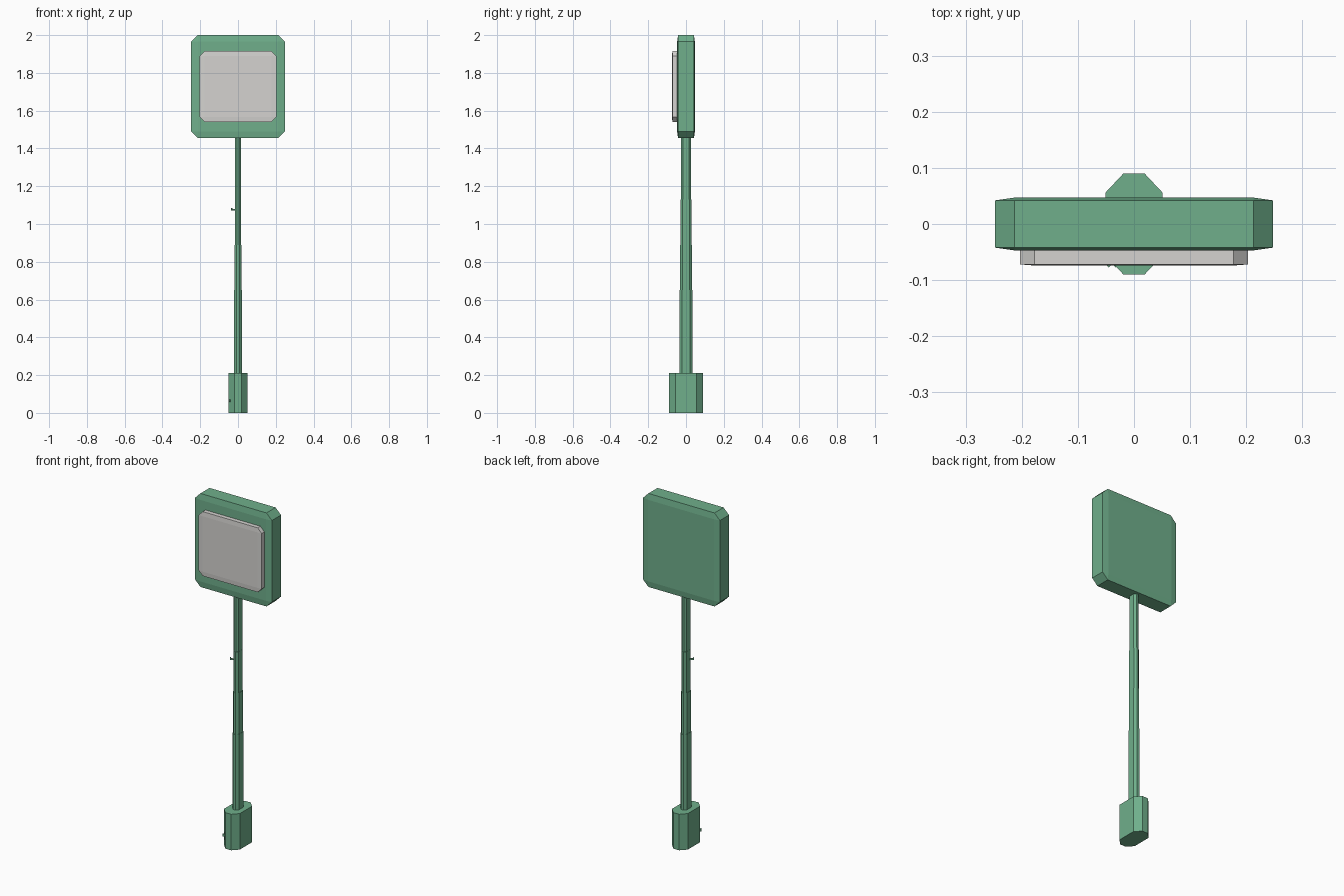
import bpy, bmesh
from math import radians
from mathutils import Matrix, Vector

cube = bpy.data.objects.get("Cube")
if cube:
    bpy.data.objects.remove(cube)


def material(name, colour):
    m = bpy.data.materials.new(name)
    m.use_nodes = True
    m.diffuse_color = (*colour, 1)
    m.node_tree.nodes["Principled BSDF"].inputs["Base Color"].default_value = (*colour, 1)
    return m


green = material("soft green", (0.16, 0.43, 0.26))
grey = material("light grey", (0.66, 0.65, 0.63))


def finish(name, bm, mat):
    bmesh.ops.recalc_face_normals(bm, faces=bm.faces)
    mesh = bpy.data.meshes.new(name)
    bm.to_mesh(mesh)
    bm.free()
    mesh.materials.append(mat)
    obj = bpy.data.objects.new(name, mesh)
    bpy.context.collection.objects.link(obj)
    return obj


def chamfered_plate(name, mat, centre, hx, hy, hz, cut, lip):
    """Upright plate with cut corners and shallow sloping borders."""
    bm = bmesh.new()
    corners = [(hx, hy - lip, hz - cut), (hx - cut, hy - lip, hz), (hx - cut, hy, hz - cut)]
    for x, y, z in corners:
        for sx in (-1, 1):
            for sy in (-1, 1):
                for sz in (-1, 1):
                    bm.verts.new(Vector((x * sx, y * sy, z * sz)) + Vector(centre))
    bmesh.ops.convex_hull(bm, input=bm.verts)
    bmesh.ops.dissolve_limit(bm, angle_limit=radians(1), verts=bm.verts, edges=bm.edges)
    return finish(name, bm, mat)


def octagon_column(name, mat, hx, hy, z0, z1):
    """Column with a long eight-sided section."""
    ix, iy = hx * 0.37, hy * 0.62
    ring = [(ix, hy), (hx, iy), (hx, -iy), (ix, -hy),
            (-ix, -hy), (-hx, -iy), (-hx, iy), (-ix, hy)]
    bm = bmesh.new()
    face = bm.faces.new([bm.verts.new((x, y, z0)) for x, y in ring])
    top = bmesh.ops.extrude_face_region(bm, geom=[face], use_keep_orig=True)["geom"]
    for v in top:
        if isinstance(v, bmesh.types.BMVert):
            v.co.z = z1
    return finish(name, bm, mat)


def angled_box(name, mat, centre, size, turn):
    bm = bmesh.new()
    place = Matrix.Translation(centre) @ Matrix.Rotation(radians(turn), 4, "Z")
    bmesh.ops.create_cube(bm, size=1, matrix=place @ Matrix.Diagonal((*size, 1)))
    return finish(name, bm, mat)


# Foot and stepped post
octagon_column("base", green, 0.051, 0.09, 0, 0.21)
octagon_column("lower_post", green, 0.020, 0.034, 0.2, 0.65)
octagon_column("middle_post", green, 0.019, 0.031, 0.65, 0.89)
octagon_column("upper_post", green, 0.017, 0.030, 0.89, 1.13)
octagon_column("top_post", green, 0.016, 0.027, 1.13, 1.47)

# Sign board and raised front panel
chamfered_plate("sign_board", green, (0, 0, 1.7275), 0.248, 0.047, 0.2725, 0.035, 0.005)
chamfered_plate("front_panel", grey, (0, -0.058, 1.7275), 0.203, 0.016, 0.1875, 0.026, 0.002)

# Small latch on the base and hook on the post
angled_box("latch_plate", green, (-0.035, -0.069, 0.065), (0.016, 0.008, 0.04), -45)
angled_box("latch_knob", green, (-0.042, -0.069, 0.065), (0.008, 0.016, 0.014), -45)
angled_box("post_hook", green, (-0.025, -0.018, 1.075), (0.022, 0.006, 0.008), 30)
angled_box("post_hook_tip", green, (-0.033, -0.022, 1.079), (0.005, 0.006, 0.012), 30)
